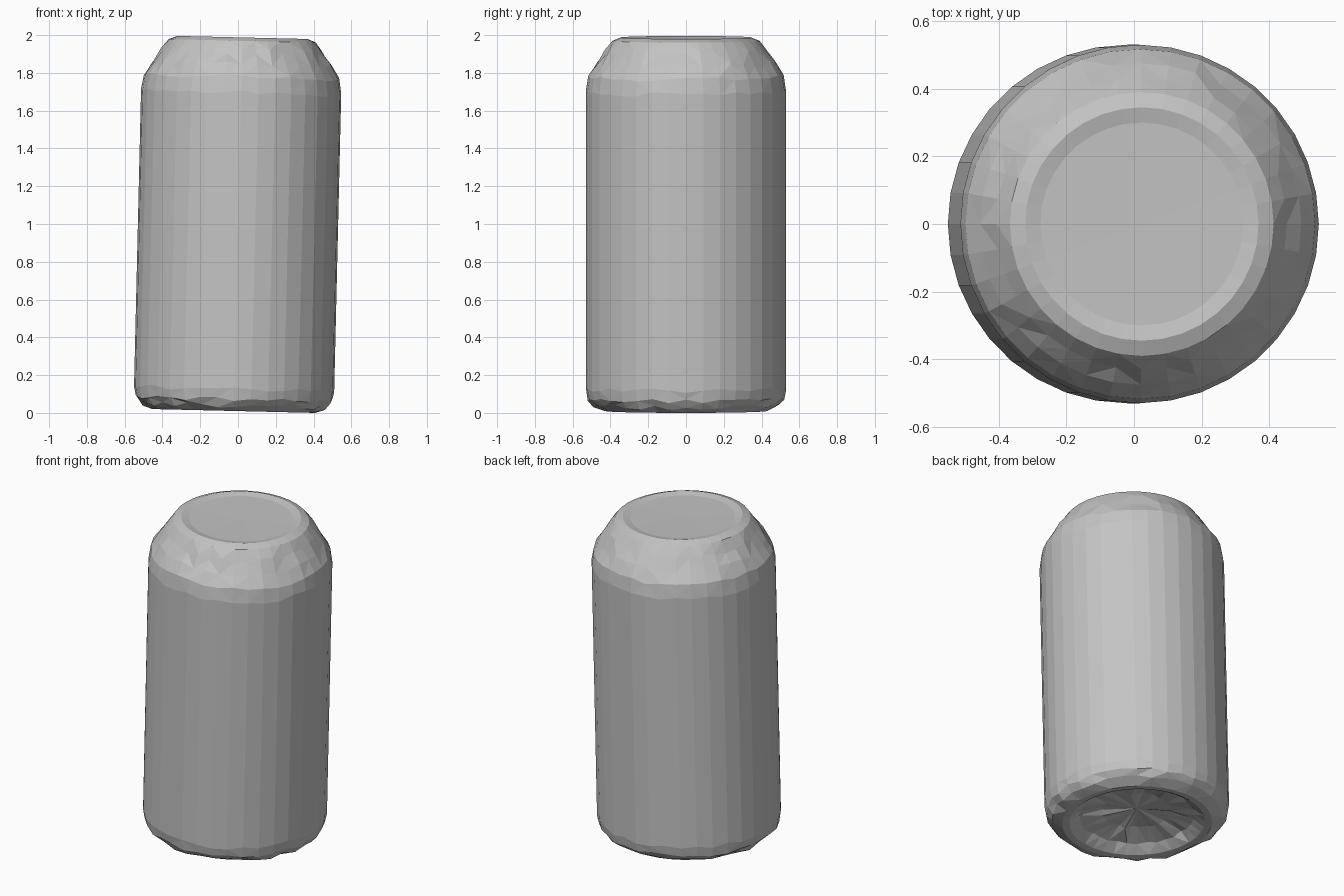
import bpy, bmesh, math, random
from mathutils import Matrix, Vector

random.seed(4)
if "Cube" in bpy.data.objects:
    bpy.data.objects.remove(bpy.data.objects["Cube"], do_unlink=True)

SEGMENTS = 36
TILT = math.radians(1.35)

# Radius and height from the can's middle: hollow base, wall, shoulder, lid
PROFILE = [
    (0.20, -0.91), (0.33, -0.94), (0.39, -0.985), (0.43, -0.988),
    (0.49, -0.96), (0.52, -0.925), (0.53, -0.87),
    (0.53, 0.70), (0.517, 0.78), (0.475, 0.85), (0.43, 0.915),
    (0.39, 0.972), (0.345, 0.99), (0.30, 0.98),
]
BASE_CENTRE, LID_CENTRE = -0.895, 0.976


def flat_material(name, colour):
    mat = bpy.data.materials.new(name)
    mat.use_nodes = True
    mat.diffuse_color = colour
    mat.node_tree.nodes["Principled BSDF"].inputs["Base Color"].default_value = colour
    return mat


def ring(bm, radius, height):
    """One ring of points, slightly uneven in height for a hand-cut look."""
    uneven = 0.012 if 0.69 < height < 0.95 or -0.97 < height < -0.86 else 0.0
    points = []
    for i in range(SEGMENTS):
        a = math.tau * i / SEGMENTS
        z = height + random.uniform(-uneven, uneven)
        points.append(bm.verts.new((radius * math.cos(a), radius * math.sin(a), z)))
    return points


# Can body, turned from the profile and closed at both ends
bm = bmesh.new()
rings = [ring(bm, r, z) for r, z in PROFILE]
base = bm.verts.new((0, 0, BASE_CENTRE))
lid = bm.verts.new((0, 0, LID_CENTRE))
for i in range(SEGMENTS):
    j = (i + 1) % SEGMENTS
    for low, high in zip(rings, rings[1:]):
        bm.faces.new((low[i], low[j], high[j], high[i]))
    bm.faces.new((base, rings[0][j], rings[0][i]))
    bm.faces.new((lid, rings[-1][i], rings[-1][j]))

# Facets, then a slight lean towards +x
bmesh.ops.triangulate(bm, faces=bm.faces[:])
bmesh.ops.recalc_face_normals(bm, faces=bm.faces[:])
lean = Matrix.Translation(Vector((0, 0, 1))) @ Matrix.Rotation(TILT, 4, "Y")
bmesh.ops.transform(bm, matrix=lean, verts=bm.verts[:])

# Stand exactly on the ground
lowest = min(v.co.z for v in bm.verts)
bmesh.ops.translate(bm, vec=(0, 0, -lowest), verts=bm.verts[:])

mesh = bpy.data.meshes.new("can_body")
bm.to_mesh(mesh)
bm.free()
mesh.materials.append(flat_material("plain grey", (0.55, 0.55, 0.55, 1)))
can = bpy.data.objects.new("can_body", mesh)
bpy.context.collection.objects.link(can)
